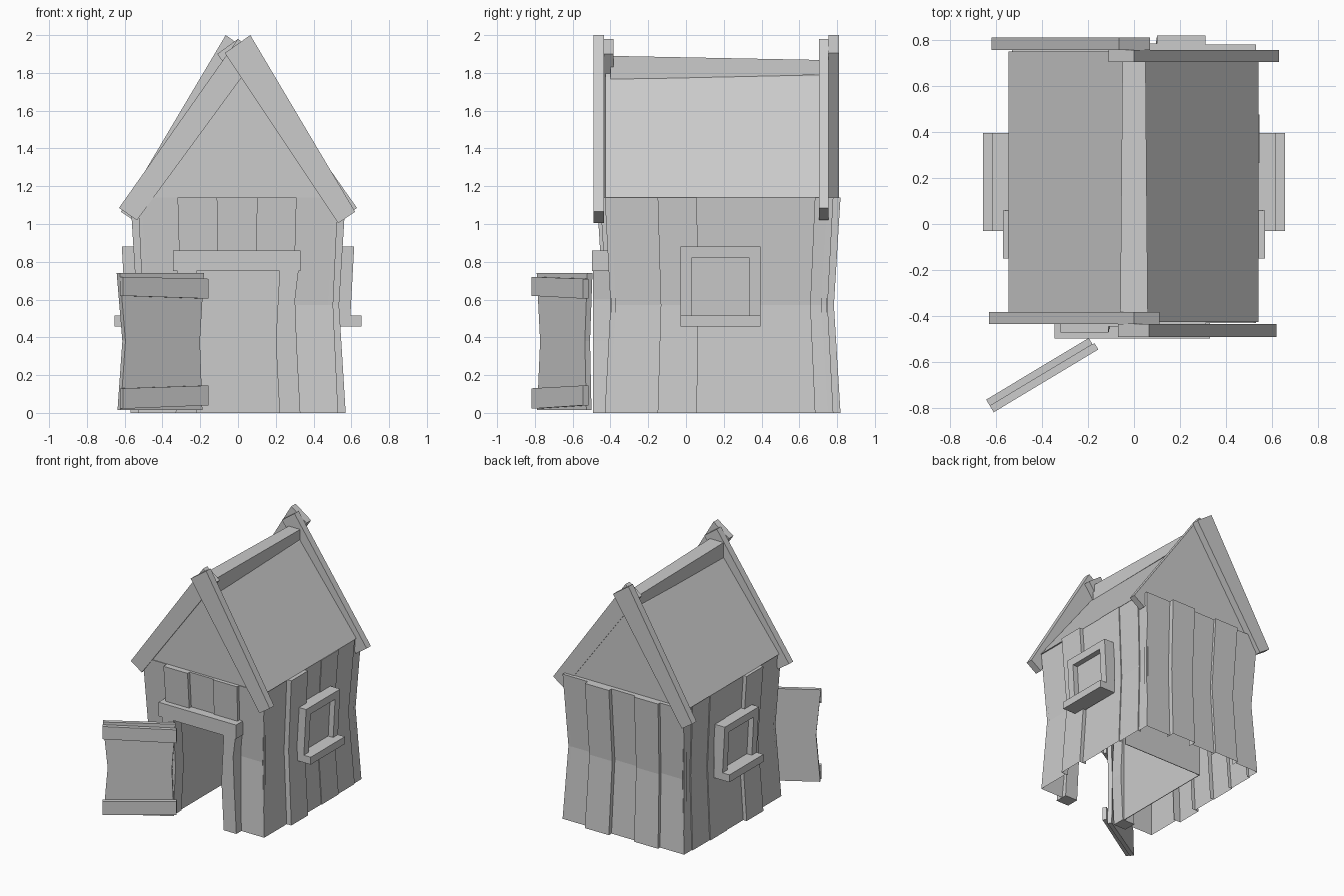
import bpy, bmesh, math
from mathutils import Matrix, Vector

if "Cube" in bpy.data.objects:
    bpy.data.objects.remove(bpy.data.objects["Cube"])


def finish(name, bm):
    bmesh.ops.recalc_face_normals(bm, faces=bm.faces)
    me = bpy.data.meshes.new(name)
    bm.to_mesh(me)
    bm.free()
    ob = bpy.data.objects.new(name, me)
    bpy.context.collection.objects.link(ob)
    return ob


def loft(name, rings, closed=True):
    """Surface through a stack of point rings; open ones only get a top cap."""
    bm = bmesh.new()
    vs = [[bm.verts.new(p) for p in r] for r in rings]
    n = len(vs[0])
    for a, b in zip(vs, vs[1:]):
        for i in range(n if closed else n - 1):
            j = (i + 1) % n
            bm.faces.new((a[i], a[j], b[j], b[i]))
    if closed:
        bm.faces.new(vs[0])
    bm.faces.new(vs[-1])
    return finish(name, bm)


def prism(name, pts, y0, y1):
    """Extrude an xz outline along y."""
    return loft(name, [[(x, y, z) for x, z in pts] for y in (y0, y1)])


def box(name, x0, x1, y0, y1, z0, z1):
    return prism(name, [(x0, z0), (x1, z0), (x1, z1), (x0, z1)], y0, y1)


def plank(name, place, u0, u1, d, z0=0.0, z1=1.14, back=0.5, mid=0.0):
    """Board shell, open inside, that bends inwards at half height."""
    rings = []
    for z in sorted({z0, max(z0, 0.57), z1}):
        w = max(0, 1 - abs(z - 0.57) / 0.57)
        a, b = [mid + (u - mid) * (1 - 0.05 * w) for u in (u0, u1)]
        o, i = d - 0.035 * w, back - 0.035 * w
        rings.append([place(u, e, z) for u, e in ((a, i), (a, o), (b, o), (b, i))])
    return loft(name, rings, closed=False)


# Side wall planks, both sides
edges = [-0.43, -0.15, 0.058, 0.265, 0.475, 0.685, 0.78]
outs = [0.53, 0.57, 0.54, 0.545, 0.538, 0.53]
for s, side in ((1, "right"), (-1, "left")):
    for i, d in enumerate(outs):
        plank(f"{side}_wall_plank_{i}", lambda u, e, z: (s * e, u, z),
              edges[i], edges[i + 1], d, back=0.51, mid=0.18)

# Front and back wall planks
xs = [-0.53, -0.32, -0.11, 0.10, 0.31, 0.53]
for i, (f, b) in enumerate(zip((0.43, 0.472, 0.445, 0.455, 0.43),
                               (0.78, 0.805, 0.785, 0.818, 0.78))):
    plank(f"front_wall_plank_{i}", lambda u, e, z: (u, -e, z), xs[i], xs[i + 1], f,
          z0=0.80 if 0 < i < 4 else 0.0, back=0.405)
    plank(f"back_wall_plank_{i}", lambda u, e, z: (u, e, z), xs[i], xs[i + 1], b, back=0.75)

# Door frame
for s, side in ((1, "right"), (-1, "left")):
    loft(f"{side}_door_post", [
        [(s * a, -0.492, z), (s * b, -0.492, z), (s * b, -0.39, z), (s * a, -0.39, z)]
        for z, a, b in ((0, 0.22, 0.33), (0.38, 0.20, 0.31),
                        (0.6, 0.212, 0.302), (0.75, 0.22, 0.32))])
box("door_lintel", -0.345, 0.33, -0.497, -0.39, 0.75, 0.86)

# Panels lining the inside of the doorway
box("inner_left_panel", -0.235, -0.23, -0.40, 0.47, 0, 0.75)
box("inner_back_panel", -0.235, 0.48, 0.47, 0.475, 0, 0.75)

# Windows: three frame bars, a pane and a jutting sill on each side
for s, side in ((1, "right"), (-1, "left")):
    def bar(name, y0, y1, z0, z1, out=0.595):
        xo = lambda z: out + 0.055 * (z - 0.515)
        prism(f"{side}_window_{name}", [(s * 0.52, z0), (s * xo(z0), z0),
                                        (s * xo(z1), z1), (s * 0.52, z1)], y0, y1)
    bar("front_bar", -0.03, 0.03, 0.515, 0.82)
    bar("back_bar", 0.335, 0.395, 0.515, 0.82)
    bar("top_bar", -0.03, 0.395, 0.82, 0.88)
    bar("pane", 0.03, 0.335, 0.515, 0.82, out=0.552)
    box(f"{side}_window_sill", *sorted((s * 0.52, s * 0.655)), -0.03, 0.395, 0.457, 0.515)

# Roof body and tapered ridge beam
prism("roof", [(-0.545, 1.14), (0.54, 1.14), (0.052, 1.778), (0, 1.83), (-0.055, 1.778)],
      -0.425, 0.75)
loft("ridge_beam", [[(-w, y, z0), (w, y, z0), (w, y, z1), (-w, y, z1)]
                    for y, w, z0, z1 in ((-0.40, 0.06, 1.765, 1.89),
                                         (0.73, 0.05, 1.79, 1.868))])

# Gable boards: overlapping pair, turned half round for the back
outer = [(0.53, 1.005), (0.62, 1.065), (0.065, 2.0), (-0.07, 1.905)]
inner = [(-0.535, 1.02), (-0.63, 1.085), (0.0, 1.98), (0.11, 1.90)]
for s, end in ((1, "front"), (-1, "back")):
    ys = lambda y: 0.16 + s * (y - 0.16)
    prism(f"{end}_gable_board_outer", [(s * x, z) for x, z in outer], ys(-0.49), ys(-0.435))
    prism(f"{end}_gable_board_inner", [(s * x, z) for x, z in inner], ys(-0.435), ys(-0.383))

# Open door: bent panel with two battens, built flat then swung out
panel = loft("door_panel", [
    [(a, -0.032, z), (b, -0.032, z), (b, 0, z), (a, 0, z)]
    for z, a, b in ((0.015, -0.525, -0.02), (0.38, -0.495, -0.035), (0.74, -0.53, -0.01))])
low = prism("door_batten_low", [(-0.53, 0.022), (0, 0.04), (0, 0.145), (-0.53, 0.13)],
            -0.064, -0.032)
high = prism("door_batten_high", [(-0.53, 0.62), (0, 0.605), (0, 0.71), (-0.53, 0.72)],
             -0.064, -0.032)
for ob in (panel, low, high):
    ob.matrix_world = (Matrix.Translation(Vector((-0.188, -0.49, 0)))
                       @ Matrix.Rotation(math.radians(31), 4, 'Z'))
